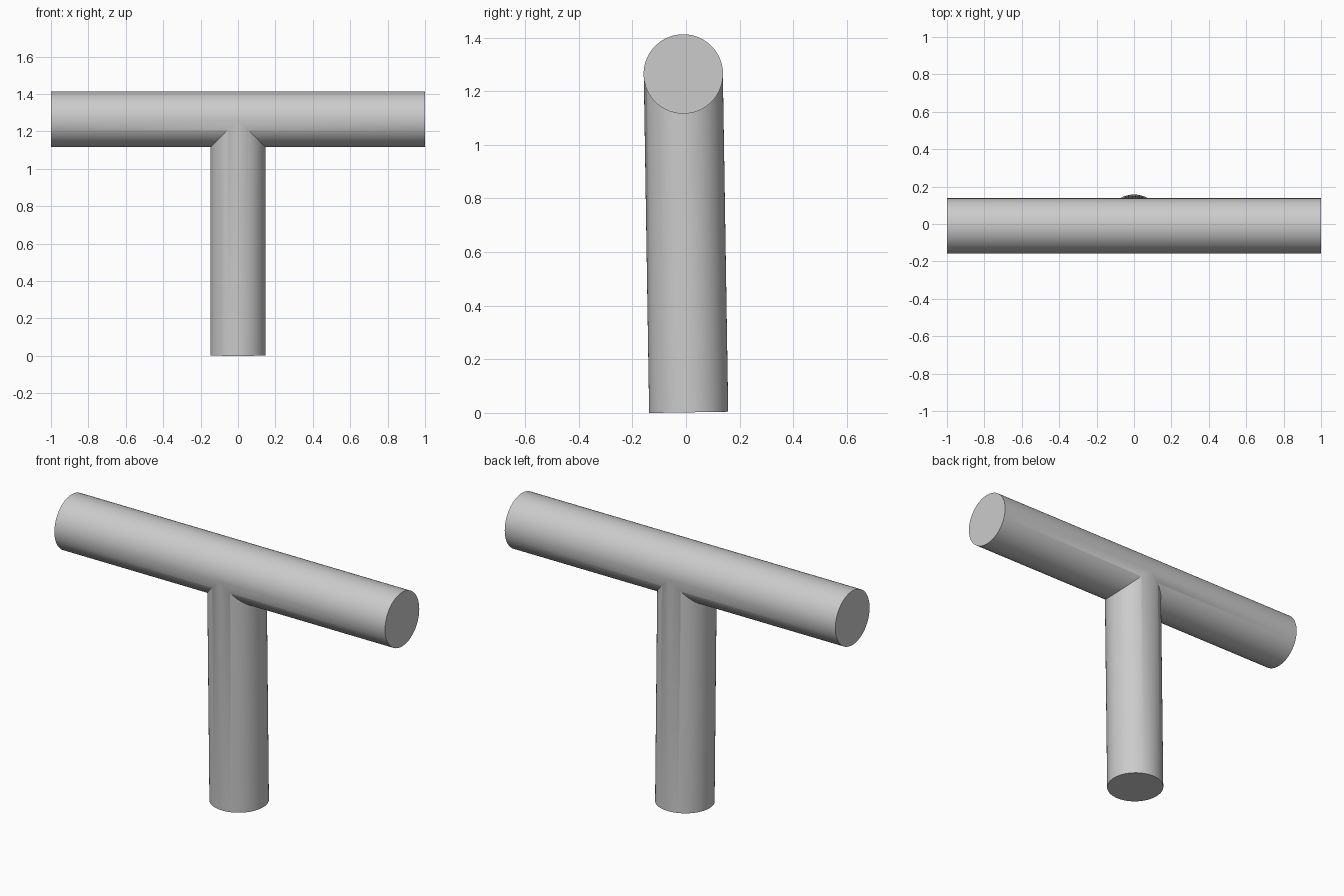
import bpy
import math
from mathutils import Vector

cube = bpy.data.objects.get("Cube")
if cube:
    bpy.data.objects.remove(cube, do_unlink=True)

RADIUS = 0.148
AXIS = Vector((0, -0.01, 1.264))   # middle of the crossbar
FOOT = Vector((0, 0.01, 0.002))    # centre of the stem's lower end

grey = bpy.data.materials.new("plain_grey")
grey.use_nodes = True
colour = (0.6, 0.6, 0.6, 1)
grey.diffuse_color = colour
grey.node_tree.nodes["Principled BSDF"].inputs["Base Color"].default_value = colour


def rod(name, start, end, radius):
    """Capped cylinder between two points."""
    span = end - start
    bpy.ops.mesh.primitive_cylinder_add(
        vertices=96, radius=radius, depth=span.length, location=(start + end) / 2,
        rotation=span.to_track_quat('Z', 'Y').to_euler())
    obj = bpy.context.object
    obj.name = name
    obj.data.materials.append(grey)
    return obj


# Slightly leaning stem, ending inside the crossbar
stem = rod("stem", FOOT, AXIS, RADIUS - 0.0005)

# Crossbar, joined with the stem into one clean tee
tee = rod("tee_pipe", AXIS - Vector((1, 0, 0)), AXIS + Vector((1, 0, 0)), RADIUS)
union = tee.modifiers.new("join_stem", 'BOOLEAN')
union.operation = 'UNION'
union.solver = 'EXACT'
union.object = stem
bpy.ops.object.modifier_apply(modifier=union.name)
bpy.data.objects.remove(stem, do_unlink=True)

# Smooth sides, sharp end caps and joint
bpy.ops.object.shade_smooth_by_angle(angle=math.radians(30))
